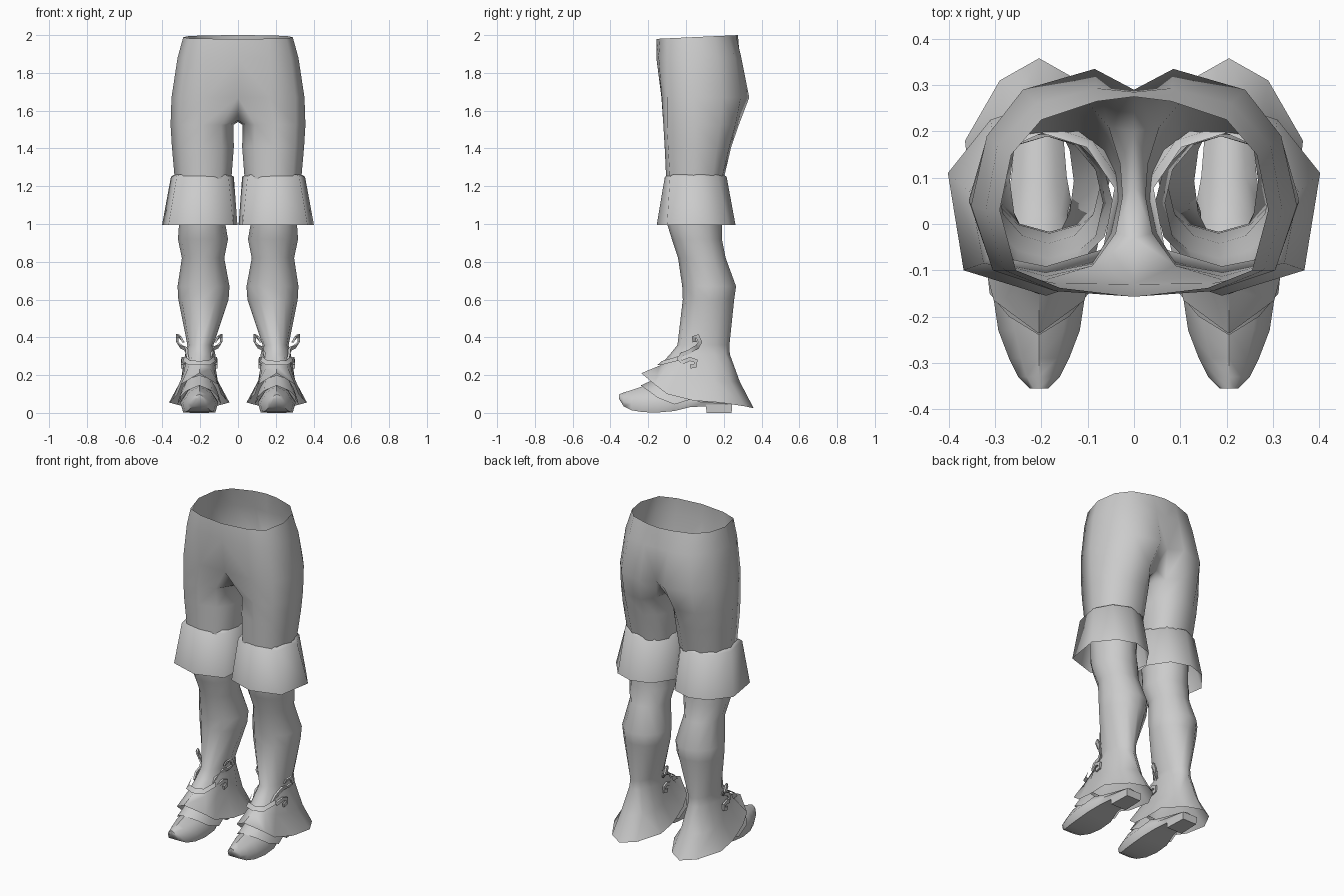
import bpy, bmesh, math

grey = bpy.data.materials.new("plain grey")
grey.diffuse_color = (0.6, 0.6, 0.6, 1)
CX = 0.205  # middle of each leg


def make(name, rows, closed=True, caps=False, angle=40, open_rows=0):
    """Skin a list of point rows and mirror the result to the other leg."""
    bm = bmesh.new()
    vs = [[bm.verts.new(p) for p in r] for r in rows]
    for k, (a, b) in enumerate(zip(vs, vs[1:])):
        n = min(len(a), len(b))
        for i in range(n if closed and k >= open_rows else n - 1):
            j = (i + 1) % n
            bm.faces.new((a[i], a[j], b[j], b[i]))
    if caps:
        bm.faces.new(vs[0])
        bm.faces.new(vs[-1])
    bmesh.ops.recalc_face_normals(bm, faces=bm.faces)
    me = bpy.data.meshes.new(name)
    bm.to_mesh(me)
    bm.free()
    ob = bpy.data.objects.new(name, me)
    bpy.context.collection.objects.link(ob)
    me.materials.append(grey)
    bpy.ops.object.select_all(action='DESELECT')
    ob.select_set(True)
    bpy.context.view_layer.objects.active = ob
    bpy.ops.object.shade_smooth_by_angle(angle=math.radians(angle))
    mod = ob.modifiers.new("mirror", 'MIRROR')
    mod.use_clip = True
    mod.merge_threshold = 0.0005
    return ob


def both(half):
    """Full ring around the leg from a half ring of (offset, y, z)."""
    return ([(CX + x, y, z) for x, y, z in half] +
            [(CX - x, y, z) for x, y, z in half[-2:0:-1]])


def oval(z, x0, x1, y0, y1, n=12):
    cx, cy = (x0 + x1) / 2, (y0 + y1) / 2
    return [(cx + (x1 - x0) / 2 * math.sin(t), cy - (y1 - y0) / 2 * math.cos(t), z)
            for t in (2 * math.pi * i / n for i in range(n))]


# Trousers: half hip rows, then the crotch closes the row into a leg ring
waist = [(0, -.157), (.16, -.138), (.255, -.10), (.29, .03), (.265, .15),
         (.2, .225), (.08, .265), (0, .275)]
band = [(0, -.157), (.17, -.145), (.28, -.1), (.32, .03), (.295, .17),
        (.21, .26), (.08, .293), (0, .285)]
seat = [(0, -.13), (.17, -.128), (.305, -.1), (.352, .04), (.318, .19),
        (.24, .29), (.085, .335), (0, .29)]
groin = [(.09, -.09), (.19, -.12), (.305, -.1), (.357, .05), (.32, .18),
         (.24, .262), (.115, .28), (.055, .21), (.03, .13), (.025, .06), (.04, -.02)]
thigh = [(.085, -.085), (.19, -.113), (.302, -.095), (.35, .05), (.317, .165),
         (.24, .23), (.12, .24), (.058, .19), (.027, .125), (.022, .06), (.04, -.02)]
knee = [(.09, -.085), (.19, -.105), (.29, -.085), (.335, .04), (.305, .14),
        (.235, .19), (.12, .2), (.065, .16), (.04, .11), (.035, .05), (.05, -.02)]
crotch = [(0, .2, 1.57), (0, .08, 1.54), (0, -.03, 1.55)]
make("trousers", [
    [(x, y, 1.98 + (y + .157) * .046) for x, y in waist],
    [(x, y, 1.88) for x, y in band],
    [(x, y, 1.67) for x, y in seat] + crotch,
    [(x, y, 1.525) for x, y in groin],
    [(x, y, 1.41) for x, y in thigh],
    [(x, y, 1.24) for x, y in knee]], angle=80, open_rows=2)

# Flared cuff below the knee of the trousers
cuff_bottom = [(.19, -.155), (.368, -.1), (.402, .11), (.31, .225), (.2, .262),
               (.08, .225), (.003, .11), (.025, -.1)]
cuff_top = [(.19, -.112), (.325, -.085), (.355, .07), (.30, .17), (.2, .215),
            (.09, .18), (.022, .08), (.05, -.07)]
make("cuff", [
    [(.19 + (x - .19) * .88, .06 + (y - .06) * .88, 1.262) for x, y in cuff_top],
    [(x, y, 1.25) for x, y in cuff_top],
    [(x, y, .995) for x, y in cuff_bottom]], angle=66)

# Boot shaft flowing into a flared ankle guard
ankle = [(0, -.14, .25), (.06, -.11, .235), (.083, -.04, .21), (.092, .06, .18),
         (.098, .15, .17), (.072, .235, .165), (0, .285, .165)]
hem = [(0, -.237, .21), (.098, -.165, .15), (.115, -.1, .1), (.145, .04, .065),
       (.16, .18, .055), (.085, .31, .035), (0, .358, .025)]
make("boot_shaft", [
    oval(1.24, .045, .328, -.1, .19),
    oval(1.0, .067, .312, -.1, .19),
    oval(.92, .053, .318, -.075, .19), oval(.82, .073, .297, -.042, .21),
    oval(.67, .045, .32, -.02, .265), oval(.6, .05, .316, -.017, .255),
    oval(.36, .13, .268, -.045, .23), oval(.31, .12, .28, -.085, .232),
    both(ankle), both(hem)], angle=70)


# Overlapping instep plate
def strip(half):
    return [(CX - x, y, z) for x, y, z in half[:0:-1]] + [(CX + x, y, z) for x, y, z in half]


make("instep_plate", [
    strip([(0, -.12, .2), (.06, -.1, .18), (.09, -.04, .13), (.1, .02, .07)]),
    strip([(0, -.24, .145), (.065, -.2, .118), (.107, -.15, .08), (.116, -.06, .045)])],
    closed=False, angle=60)

# Shoe with an upturned toe: y, half width, bottom, top
shoe = [(-.355, .02, .075, .098), (-.33, .045, .035, .108), (-.29, .065, .014, .12),
        (-.23, .088, .004, .14), (-.15, .1, .002, .15), (-.06, .1, .01, .15),
        (.02, .075, .03, .12), (.1, .06, .035, .1), (.22, .05, .035, .07)]
make("shoe", [
    both([(0, y, b), (w * .85, y, b), (w, y, b + (t - b) * .35),
          (w * .6, y, b + (t - b) * .78), (0, y, t)])
    for y, w, b, t in shoe], caps=True, angle=55)

# Heel block
make("heel", [[(CX + x * s, .175 + y * s, z) for x, y in
               ((-.055, -.07), (.055, -.07), (.05, .07), (-.05, .07))]
              for z, s in ((0, .95), (.045, 1))], caps=True, angle=20)

# Scroll ornaments on both sides of each ankle
path = [(.085, .045, .375), (.1, .042, .4), (.116, .06, .408), (.116, .075, .375),
        (.095, .06, .35), (.073, .04, .34), (.066, .02, .325), (.066, -.02, .31),
        (.06, -.04, .285), (.075, -.02, .268), (.088, .02, .285), (.09, .052, .275),
        (.09, .05, .25), (.09, .022, .245)]
for side in (-1, 1):
    rows = []
    for i, (x, y, z) in enumerate(path):
        a, b = path[max(i - 1, 0)], path[min(i + 1, len(path) - 1)]
        dy, dz = b[1] - a[1], b[2] - a[2]
        k = .011 / max(math.hypot(dy, dz), 1e-5)
        rows.append([(CX + side * (x + h), y - dz * k * s, z + dy * k * s)
                     for h, s in ((-.006, -1), (.006, -1), (.006, 1), (-.006, 1))])
    make("ankle_scroll", rows, caps=True, angle=50)

# Small strap across the front of the ankle
make("ankle_strap", [
    strip([(0, -.128, .275), (.05, -.113, .278), (.078, -.04, .3)]),
    strip([(0, -.152, .253), (.06, -.128, .255), (.086, -.045, .275)])],
    closed=False, angle=60)
